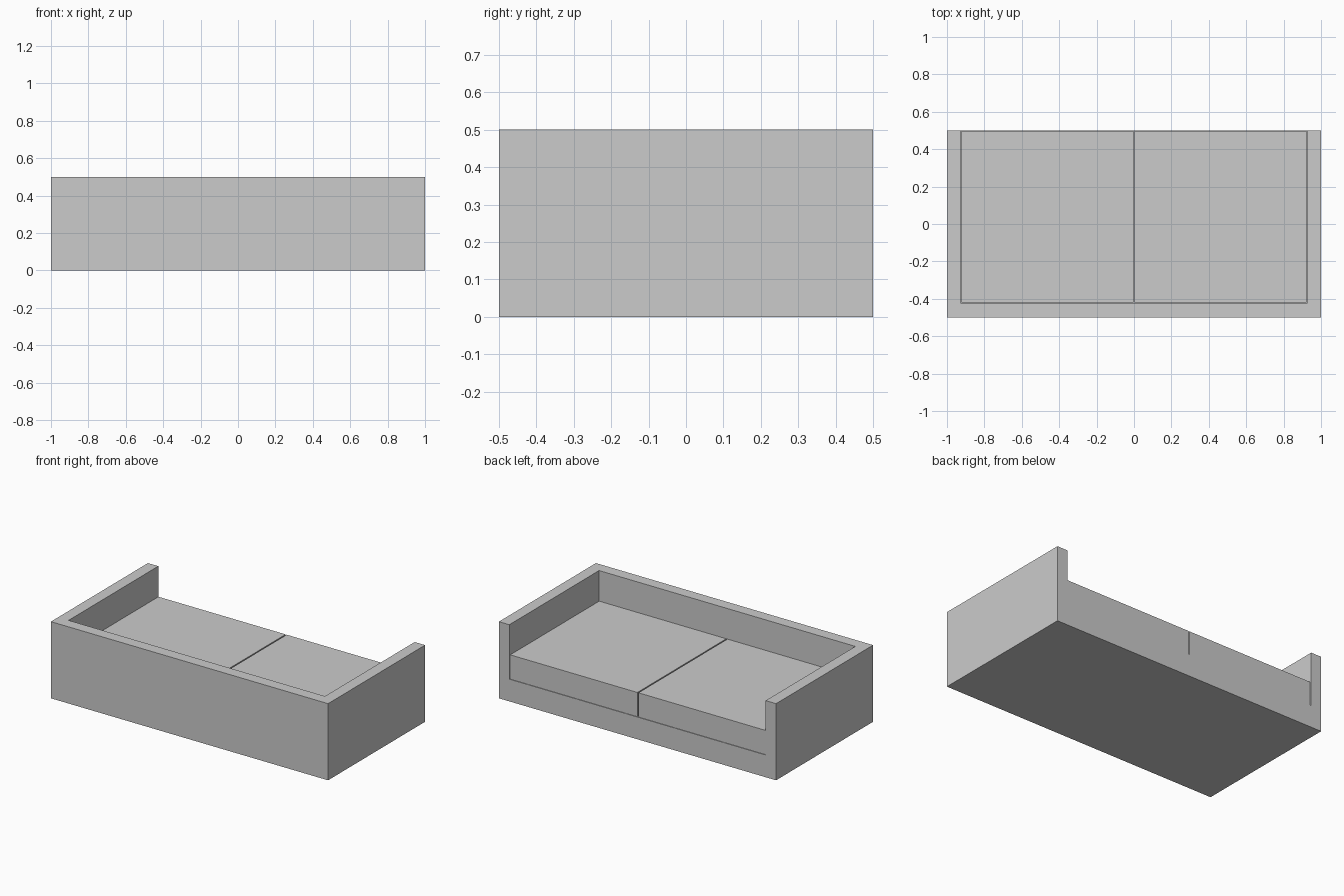
import bpy, bmesh
from mathutils import Vector

if "Cube" in bpy.data.objects:
    bpy.data.objects.remove(bpy.data.objects["Cube"])


def box(name, lo, hi):
    """Box between two corners, with its origin at the world centre."""
    bm = bmesh.new()
    bmesh.ops.create_cube(bm, size=1)
    lo, hi = Vector(lo), Vector(hi)
    for v in bm.verts:
        v.co = (lo + hi) / 2 + v.co * (hi - lo)
    mesh = bpy.data.meshes.new(name)
    bm.to_mesh(mesh)
    bm.free()
    ob = bpy.data.objects.new(name, mesh)
    bpy.context.collection.objects.link(ob)
    return ob


def mirror_x(ob):
    m = ob.modifiers.new("Mirror", "MIRROR")
    m.use_mirror_merge = False


WALL, BASE, SEAT, GAP = 0.075, 0.145, 0.303, 0.004

# frame half: base, arm and backrest in one piece
frame = box("sofa_frame", (0, -0.5, 0), (1, 0.5, 0.5))
cutter = box("seat_well_cutter", (-0.2, -0.5 + WALL, BASE), (1 - WALL, 0.7, 0.7))
cutter.hide_render = True
cutter.hide_viewport = True
cut = frame.modifiers.new("Seat well", "BOOLEAN")
cut.operation = "DIFFERENCE"
cut.solver = "EXACT"
cut.object = cutter
mirror_x(frame)

# seat cushions, with narrow gaps around them
cushion = box("seat_cushion", (GAP, -0.5 + WALL + GAP, BASE),
              (1 - WALL - GAP, 0.5 - GAP, SEAT))
mirror_x(cushion)
